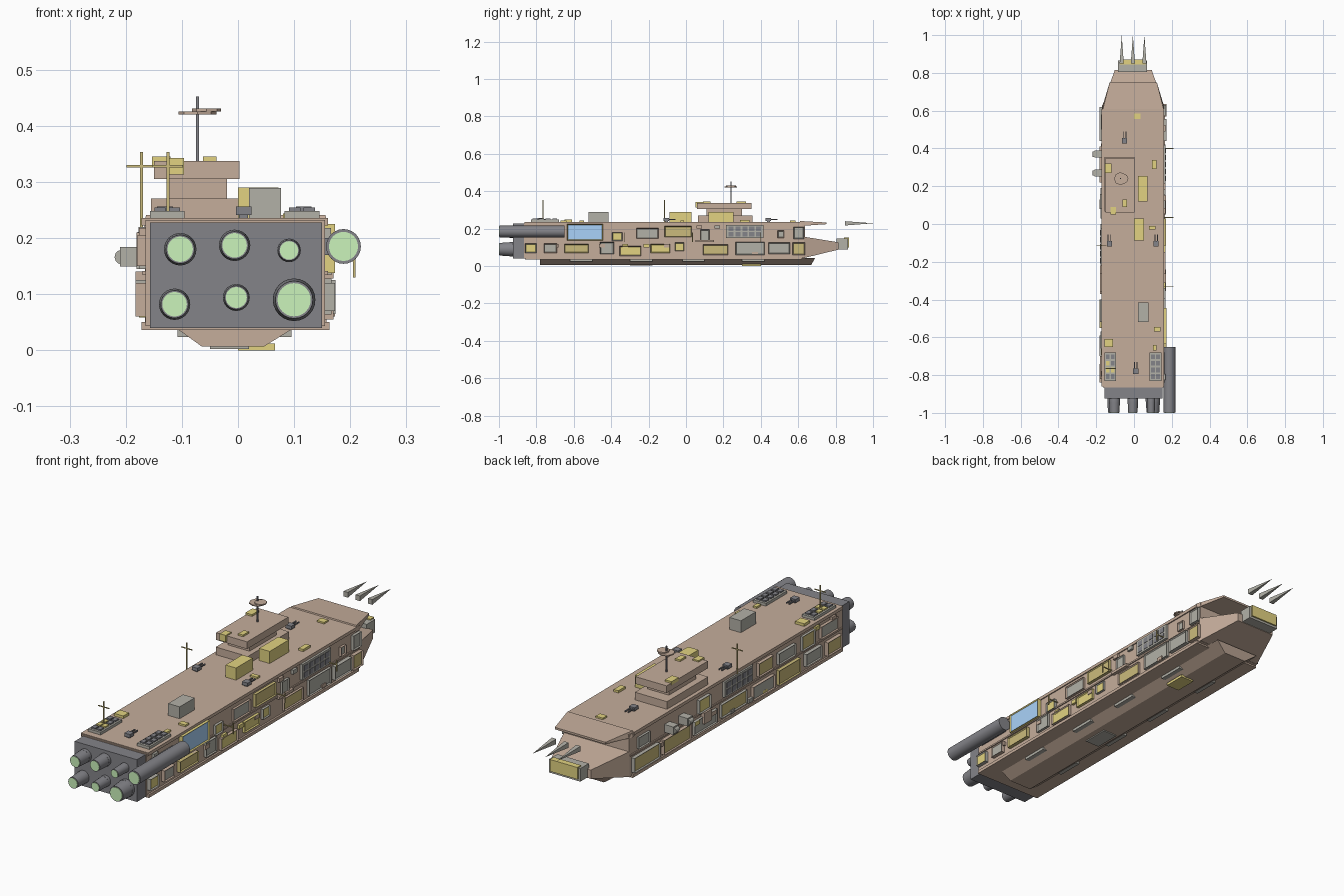
import bpy, bmesh, math, random
from mathutils import Matrix, Vector

random.seed(4)

def mat(name, c):
    m = bpy.data.materials.new(name)
    m.diffuse_color = (*c, 1)
    return m

BROWN = mat("hull_brown", (0.56, 0.42, 0.33))
DARK = mat("dark_metal", (0.23, 0.23, 0.25))
GREY = mat("warm_grey", (0.45, 0.44, 0.39))
YEL = mat("yellow_plate", (0.76, 0.65, 0.22))
OLIVE = mat("olive_plate", (0.60, 0.50, 0.20))
GREEN = mat("engine_glow", (0.6, 0.9, 0.5))
BLUE = mat("glass_blue", (0.4, 0.65, 0.95))

def finish(name, bm, *mats):
    bmesh.ops.recalc_face_normals(bm, faces=bm.faces)
    me = bpy.data.meshes.new(name)
    bm.to_mesh(me)
    bm.free()
    for m in mats:
        me.materials.append(m)
    ob = bpy.data.objects.new(name, me)
    bpy.context.collection.objects.link(ob)
    return ob

def add_box(bm, x0, x1, y0, y1, z0, z1):
    M = Matrix.Translation(((x0+x1)/2, (y0+y1)/2, (z0+z1)/2)) @ Matrix.Diagonal((x1-x0, y1-y0, z1-z0, 1))
    return bmesh.ops.create_cube(bm, size=1, matrix=M)["verts"]

def box(name, m, *dims):
    bm = bmesh.new()
    add_box(bm, *dims)
    return finish(name, bm, m)

def solid(name, m, pts):
    """Convex solid through the given corners."""
    bm = bmesh.new()
    vs = [bm.verts.new(p) for p in pts]
    bmesh.ops.convex_hull(bm, input=vs)
    bmesh.ops.dissolve_limit(bm, angle_limit=0.01, verts=bm.verts, edges=bm.edges)
    return finish(name, bm, m)

def tube(name, m, x, z, r0, r1, y0, y1, seg=24):
    bm = bmesh.new()
    M = Matrix.Translation((x, (y0+y1)/2, z)) @ Matrix.Rotation(math.pi/2, 4, 'X')
    bmesh.ops.create_cone(bm, cap_ends=True, segments=seg, radius1=r1, radius2=r0, depth=y1-y0, matrix=M)
    ob = finish(name, bm, m)
    for p in ob.data.polygons:
        p.use_smooth = len(p.vertices) == 4
    return ob

def panel(name, side, y0, y1, z0, z1, m, frame=None, depth=0.013):
    """Framed plate on a hull side with a recessed middle."""
    xin = 0.15 if side > 0 else -0.16
    xout = xin + side*(0.005+depth)
    bm = bmesh.new()
    add_box(bm, min(xin, xout), max(xin, xout), y0, y1, z0, z1)
    f = max(bm.faces, key=lambda f: side*f.calc_center_median().x)
    bmesh.ops.inset_region(bm, faces=[f], thickness=0.006, depth=-0.005)
    f.material_index = 1
    finish(name, bm, frame or m, m)

# Hull, keel, jaws of the prow
box("hull", BROWN, -0.165, 0.155, -0.865, 0.635, 0.043, 0.232)
box("deck_plate", BROWN, -0.172, 0.16, -0.86, 0.61, 0.222, 0.236)
box("lower_rail", BROWN, -0.172, 0.163, -0.86, 0.62, 0.036, 0.05)
box("middle_rail", BROWN, -0.17, 0.16, -0.86, 0.63, 0.134, 0.141)
c = -0.004
solid("upper_jaw", BROWN, [(c+s*w, y, z) for s in (-1, 1) for w, y, z in
      ((0.164, 0.6, 0.215), (0.16, 0.61, 0.241), (0.125, 0.75, 0.233), (0.125, 0.75, 0.224), (0.164, 0.62, 0.215))])
solid("lower_prow", BROWN, [(c+s*w, y, z) for s in (-1, 1) for w, y, z in
      ((0.162, 0.63, 0.043), (0.162, 0.63, 0.157), (0.098, 0.815, 0.127), (0.098, 0.815, 0.088))])
box("prow_block", GREY, -0.085, 0.07, 0.805, 0.865, 0.09, 0.148)
box("prow_plate", YEL, -0.075, 0.06, 0.845, 0.872, 0.1, 0.153)
solid("keel", BROWN, [(x, y, z) for x0, x1, y0, y1, z in
      ((-0.115, 0.105, -0.78, 0.69, 0.043), (-0.065, 0.047, -0.78, 0.67, 0.007)) for x in (x0, x1) for y in (y0, y1)])
box("keel_plate", YEL, -0.0, 0.066, 0.3, 0.4, 0, 0.012)
box("keel_hatch", GREY, -0.05, 0.02, -0.3, -0.18, 0.002, 0.012)
for i, y in enumerate((-0.62, -0.3, -0.02, 0.3)):
    for x in (-0.095, 0.082):
        box(f"keel_locker_{i}", GREY, x-0.013, x+0.013, y, y+0.12, 0.024, 0.045)

# Floating spikes ahead of the prow
for i, x in enumerate((-0.065, -0.006, 0.055)):
    solid(f"spike_{i}", GREY, [(x-0.011, 0.85, 0.217), (x+0.011, 0.85, 0.217),
          (x+0.011, 0.85, 0.24), (x-0.011, 0.85, 0.24), (x, 1.0, 0.229)])

# Engine block and nozzles
box("engine_block", DARK, -0.157, 0.15, -0.925, -0.86, 0.04, 0.228)
for i, (x, z, r) in enumerate(((-0.103, 0.18, 0.029), (-0.006, 0.187, 0.028), (0.091, 0.178, 0.021),
                               (-0.113, 0.082, 0.028), (-0.003, 0.094, 0.024), (0.1, 0.09, 0.038))):
    tube(f"nozzle_flange_{i}", DARK, x, z, r, r, -0.94, -0.92)
    tube(f"nozzle_{i}", DARK, x, z, r*0.88, r, -0.998, -0.935)
    tube(f"nozzle_glow_{i}", GREEN, x, z, r*0.78, r*0.78, -1.0, -0.98)
tube("side_pod", DARK, 0.188, 0.185, 0.031, 0.031, -0.998, -0.65)
tube("side_pod_glow", GREEN, 0.188, 0.185, 0.026, 0.026, -1.0, -0.98)
box("pod_mount", DARK, 0.15, 0.175, -0.84, -0.68, 0.17, 0.2)

# Bridge tower
box("tower_base", BROWN, -0.155, 0.003, 0.065, 0.355, 0.23, 0.27)
box("tower_waist", BROWN, -0.126, -0.02, 0.11, 0.3, 0.27, 0.306)
box("tower_top", BROWN, -0.15, 0.003, 0.06, 0.35, 0.305, 0.337)
box("tower_lamp", YEL, -0.125, -0.096, 0.05, 0.09, 0.313, 0.343)
box("tower_hatch", YEL, -0.062, -0.038, 0.09, 0.13, 0.335, 0.345)
box("tower_side_box", YEL, -0.153, -0.12, 0.27, 0.32, 0.33, 0.345)
box("tower_mast", DARK, -0.0745, -0.0695, 0.238, 0.243, 0.33, 0.452)
for n, r, z, x in (("radar_disc", 0.034, 0.423, -0.072), ("radar_plate", 0.026, 0.428, -0.056)):
    bm = bmesh.new()
    bmesh.ops.create_cone(bm, cap_ends=True, segments=8, radius1=r, radius2=r, depth=0.005,
                          matrix=Matrix.Translation((x, 0.24, z)))
    finish(n, bm, BROWN)

# Deck cargo and hatches
for i, (m, x0, x1, y0, y1, z) in enumerate((
        (YEL, 0.02, 0.072, 0.12, 0.255, 0.29), (YEL, 0.0, 0.052, -0.088, 0.03, 0.29),
        (GREY, 0.02, 0.077, -0.52, -0.415, 0.289), (YEL, -0.155, -0.11, -0.65, -0.61, 0.248),
        (YEL, 0.0, 0.035, 0.555, 0.585, 0.243), (YEL, 0.095, 0.118, 0.29, 0.34, 0.246),
        (YEL, 0.08, 0.115, -0.03, -0.01, 0.244), (YEL, 0.105, 0.14, -0.57, -0.545, 0.244),
        (YEL, 0.1, 0.118, -0.67, -0.64, 0.244))):
    box(f"deck_box_{i}", m, x0, x1, y0, y1, 0.23, z)

# Rear deck vents
for n, x0, x1 in (("left", -0.157, -0.095), ("right", 0.083, 0.145)):
    box(f"vent_{n}", GREY, x0, x1, -0.83, -0.68, 0.23, 0.248)
    for k in range(8):
        x, y = x0+0.008+0.026*(k % 2), -0.82+0.035*(k//2)
        m = YEL if (n == "left" and k in (2, 3, 4)) else DARK
        box(f"vent_{n}_cell_{k}", m, x, x+0.02, y, y+0.025, 0.24, 0.254)

# Twin-barrel turrets
for i, (x, y) in enumerate(((-0.05, 0.44), (-0.13, -0.105), (0.117, -0.105), (0.01, -0.78))):
    bm = bmesh.new()
    add_box(bm, x-0.008, x+0.008, y-0.008, y+0.008, 0.23, 0.243)
    add_box(bm, x-0.014, x+0.014, y-0.014, y+0.014, 0.241, 0.256)
    for s in (-1, 1):
        add_box(bm, x+s*0.007-0.0025, x+s*0.007+0.0025, y+0.01, y+0.05, 0.246, 0.251)
    finish(f"turret_{i}", bm, DARK)

# Antenna masts
for i, (x, y) in enumerate(((-0.125, -0.765), (-0.172, -0.115))):
    bm = bmesh.new()
    add_box(bm, x-0.0025, x+0.0025, y-0.0025, y+0.0025, 0.2, 0.353)
    add_box(bm, x-0.027, x+0.027, y-0.0015, y+0.0015, 0.326, 0.33)
    finish(f"antenna_{i}", bm, OLIVE)
for i, y in enumerate((0.4, 0.035, -0.33)):
    bm = bmesh.new()
    add_box(bm, 0.15, 0.209, y-0.002, y+0.002, 0.158, 0.162)
    add_box(bm, 0.205, 0.209, y-0.002, y+0.002, 0.13, 0.18)
    finish(f"side_antenna_{i}", bm, OLIVE)

# Left side pods
for i, y in enumerate((0.37, 0.27)):
    box(f"left_pod_{i}", GREY, -0.21, -0.16, y-0.018, y+0.018, 0.149, 0.184)
    tube(f"left_pod_cap_{i}", GREY, -0.207, 0.166, 0.013, 0.013, y-0.014, y+0.014, 12)

# Right side panels: y range, z range
R = [(-.395, -.34, .135, .18, YEL), (-.265, -.147, .147, .203, GREY), (-.115, .03, .155, .213, OLIVE),
     (.077, .125, .135, .195, GREY), (.49, .525, .15, .19, GREY), (.575, .63, .145, .21, GREY),
     (-.86, -.8, .07, .12, YEL), (-.76, -.69, .07, .12, GREY), (-.65, -.52, .07, .118, OLIVE),
     (-.46, -.385, .064, .128, GREY), (-.355, -.24, .055, .107, YEL), (-.19, -.085, .07, .118, YEL),
     (-.06, -.01, .08, .125, YEL), (.09, .225, .06, .115, OLIVE), (.265, .42, .06, .13, GREY),
     (.44, .555, .065, .125, GREY), (.57, .635, .06, .125, OLIVE)]
# Left side panels
L = [(.44, .62, .06, .125, OLIVE), (.22, .41, .06, .125, OLIVE), (.03, .19, .06, .12, GREY),
     (-.18, .0, .065, .125, OLIVE), (-.37, -.22, .06, .12, GREY), (-.55, -.4, .06, .125, OLIVE),
     (-.7, -.59, .07, .125, GREY), (-.84, -.74, .06, .12, OLIVE), (.5, .58, .15, .2, GREY),
     (.08, .16, .145, .205, YEL), (-.36, -.26, .15, .21, OLIVE), (-.52, -.4, .15, .2, GREY),
     (-.66, -.57, .145, .21, OLIVE), (-.82, -.7, .15, .205, GREY)]
for n, s, rows in (("right", 1, R), ("left", -1, L)):
    for i, (y0, y1, z0, z1, m) in enumerate(rows):
        panel(f"{n}_panel_{i}", s, y0, y1, z0, z1, m, GREY if i % 3 == 0 else BROWN if i % 3 == 1 else m,
              random.uniform(0.01, 0.019))
panel("blue_window", 1, -0.635, -0.445, 0.138, 0.225, BLUE, YEL, 0.018)
box("right_step", BROWN, 0.15, 0.17, 0.05, 0.15, 0.128, 0.14)
box("left_step", BROWN, -0.183, -0.16, 0.08, 0.13, 0.09, 0.14)

# Window grids, one on each side
for n, s, y0, x in (("right", 1, 0.215, 0.157), ("left", -1, -0.22, -0.167)):
    box(f"{n}_grid", GREY, x-0.01, x+0.01, y0, y0+0.2, 0.15, 0.22)
    for k in range(10):
        y, z = y0+0.012+0.037*(k % 5), 0.158+0.03*(k//5)
        box(f"{n}_grid_pane_{k}", DARK, x-0.012, x+0.012, y, y+0.027, z, z+0.023)

# Scattered small fittings along the hull sides
for s, x in ((1, 0.158), (-1, -0.168)):
    for i in range(12):
        y = -0.8 + 0.118*i + random.uniform(-0.03, 0.03)
        z = random.choice((0.058, 0.1, 0.2))
        box("side_fitting", random.choice((YEL, GREY, BROWN)), x-0.008, x+0.008, y, y+0.03, z, z+0.018)
